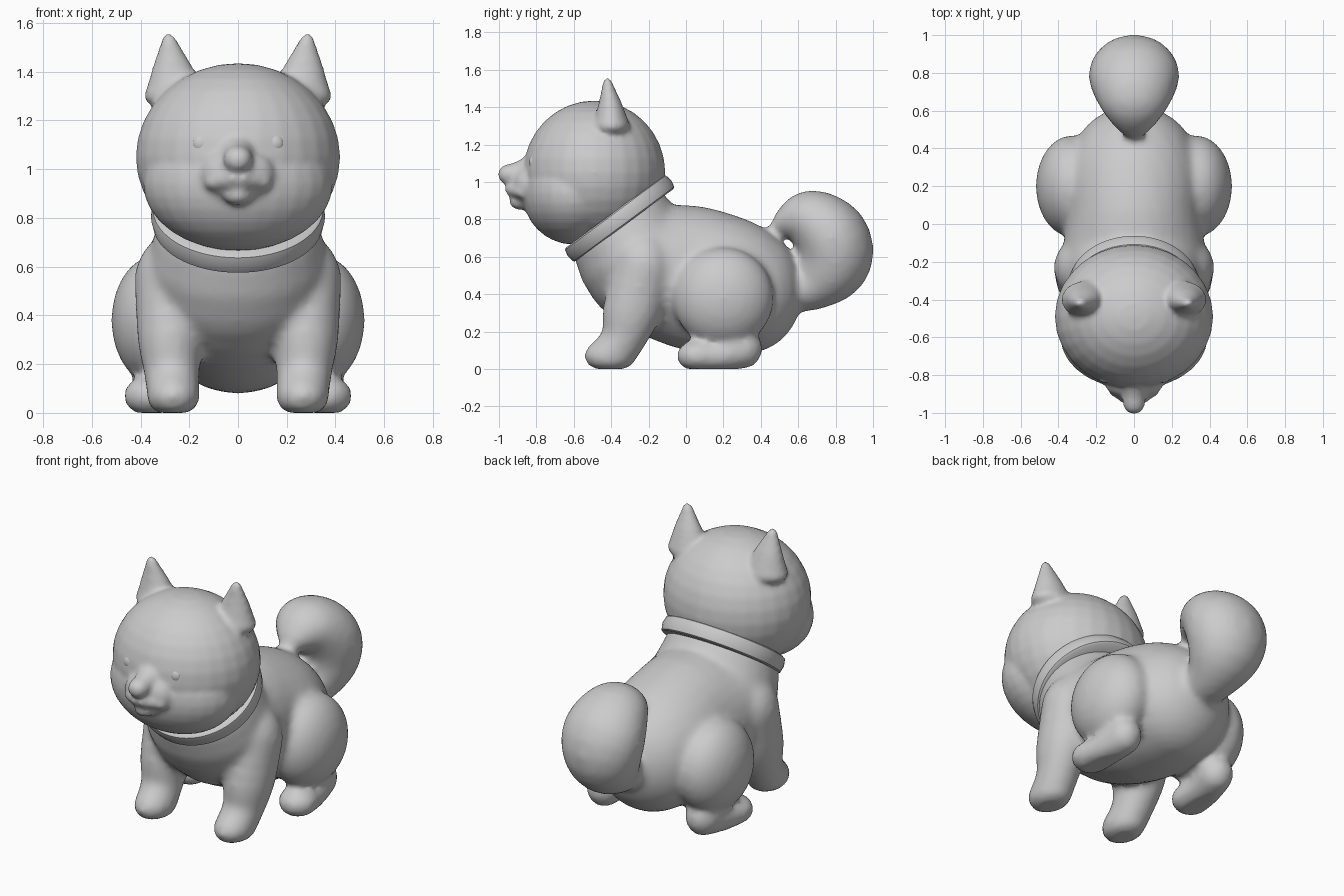
import bpy, bmesh, math
from mathutils import Vector

if "Cube" in bpy.data.objects:
    bpy.data.objects.remove(bpy.data.objects["Cube"])

grey = bpy.data.materials.new("plain_grey")
grey.use_nodes = True
grey.diffuse_color = (0.6, 0.6, 0.6, 1)
grey.node_tree.nodes["Principled BSDF"].inputs["Base Color"].default_value = (0.6, 0.6, 0.6, 1)

# Unit sphere reused for every soft lump
bm = bmesh.new()
bmesh.ops.create_uvsphere(bm, u_segments=28, v_segments=16, radius=1)
bm.verts.index_update()
SPHERE = [v.co.copy() for v in bm.verts]
SPHERE_FACES = [[v.index for v in f.verts] for f in bm.faces]
bm.free()


def add_object(name, mesh):
    obj = bpy.data.objects.new(name, mesh)
    bpy.context.collection.objects.link(obj)
    mesh.materials.append(grey)
    for poly in mesh.polygons:
        poly.use_smooth = True
    return obj


def lumps(name, balls):
    """One mesh of ellipsoids (x, y, z, rx, ry, rz), flattened at the floor."""
    verts, faces = [], []
    for x, y, z, rx, ry, rz in balls:
        start = len(verts)
        verts += [(x + rx * p.x, y + ry * p.y, max(z + rz * p.z, 0)) for p in SPHERE]
        faces += [[start + i for i in f] for f in SPHERE_FACES]
    mesh = bpy.data.meshes.new(name)
    mesh.from_pydata(verts, [], faces)
    return add_object(name, mesh)


def chain(keys, steps=4):
    """Row of ellipsoids along a smooth curve through the keys."""
    pts = [Vector(k) for k in keys]
    pts = [pts[0]] + pts + [pts[-1]]
    row = [pts[-1]]
    for a, b, c, d in zip(pts, pts[1:], pts[2:], pts[3:]):
        for i in range(steps):
            t = i / steps
            row.append(0.5 * (2 * b + (c - a) * t + (2 * a - 5 * b + 4 * c - d) * t * t
                              + (3 * b - a - 3 * c + d) * t ** 3))
    return row


def both_sides(balls):
    return [(s * b[0], *b[1:]) for b in balls for s in (1, -1)]


def fuse(obj, voxel, rounds):
    """Melt overlapping ellipsoids into one soft skin."""
    remesh = obj.modifiers.new("fuse", 'REMESH')
    remesh.mode = 'VOXEL'
    remesh.voxel_size = voxel
    remesh.use_smooth_shade = True
    soft = obj.modifiers.new("soften", 'SMOOTH')
    soft.factor = 0.5
    soft.iterations = rounds


# Body with legs and curled tail
torso = chain([(0, -.335, .745, .33, .29, .29), (0, -.22, .56, .38, .335, .33),
               (0, .02, .49, .36, .36, .385), (0, .2, .45, .37, .37, .37),
               (0, .33, .42, .33, .295, .335)])
front_leg = chain([(.25, -.23, .54, .175, .17, .2), (.275, -.285, .32, .14, .16, .13),
                   (.272, -.33, .17, .115, .125, .1), (.265, -.405, .07, .11, .14, .09)])
haunch = [(.33, .2, .38, .19, .27, .27)]
hind_foot = chain([(.36, .06, .07, .11, .11, .085), (.35, .18, .07, .1, .11, .085),
                   (.33, .3, .11, .1, .11, .11)])
tail = chain([(0, .52, .43, .13, .13, .13), (0, .68, .45, .15, .135, .135),
              (0, .79, .57, .215, .195, .195), (0, .78, .7, .24, .2, .2),
              (0, .67, .8, .19, .155, .155), (0, .56, .79, .12, .09, .09),
              (0, .485, .75, .055, .04, .04)])
fuse(lumps("body", torso + tail + both_sides(front_leg + haunch + hind_foot)), .02, 9)

# Head with muzzle and ears
skull = [(0, -.49, 1.05, .42, .38, .385), (0, -.6, .94, .39, .275, .275)]
muzzle = [(0, -.85, .98, .15, .08, .11), (0, -.885, .895, .06, .06, .045)]
nose = chain([(0, -.8, 1.07, .09, .08, .09), (0, -.88, 1.05, .065, .065, .065),
              (0, -.945, 1.04, .06, .062, .055)])
lip = chain([(.02, -.91, .965, .04, .06, .05), (.1, -.865, .945, .04, .05, .035)])
ear = chain([(.255, -.4, 1.3, .13, .1, .06), (.268, -.405, 1.41, .085, .065, .04),
             (.278, -.415, 1.49, .048, .038, .03), (.283, -.42, 1.53, .03, .026, .028)])
fuse(lumps("head", skull + muzzle + nose + both_sides(lip + ear)), .014, 7)

# Eyes
for side, x in (("left", .15), ("right", -.15)):
    lumps(side + "_eye", [(x, -.815, 1.105, .038, .025, .038)])

# Collar: a rounded band swept round the tilted neck
bm = bmesh.new()
profile = [(.27, -.045), (.33, -.045), (.342, -.038), (.35, 0), (.342, .038), (.33, .045), (.27, .045)]
ring = [bm.verts.new((r, 0, z)) for r, z in profile]
edges = [bm.edges.new((a, b)) for a, b in zip(ring, ring[1:] + ring[:1])]
bmesh.ops.spin(bm, geom=ring + edges, cent=(0, 0, 0), axis=(0, 0, 1), angle=math.tau, steps=64)
bmesh.ops.remove_doubles(bm, verts=bm.verts, dist=.0005)
bmesh.ops.recalc_face_normals(bm, faces=bm.faces)
band = bpy.data.meshes.new("collar")
bm.to_mesh(band)
bm.free()
collar = add_object("collar", band)
collar.location = (0, -.355, .805)
collar.rotation_euler.x = math.radians(36.5)
collar.scale = (1.02, .98, 1)
bpy.context.view_layer.objects.active = collar
collar.select_set(True)
bpy.ops.object.shade_smooth_by_angle(angle=math.radians(40))
